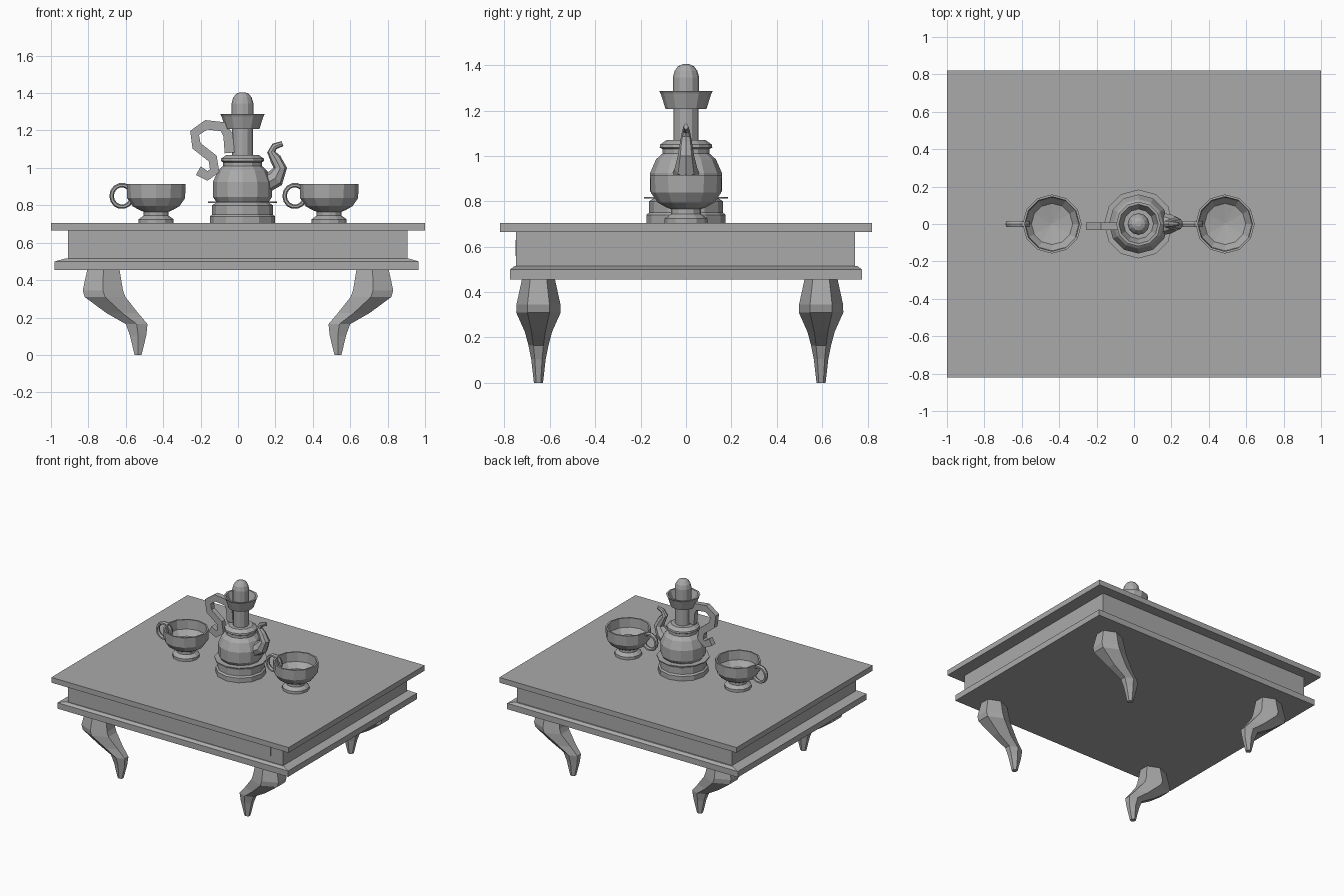
import bpy, bmesh
from math import sin, cos, pi, sqrt
from mathutils import Vector

cube = bpy.data.objects.get("Cube")
if cube:
    bpy.data.objects.remove(cube, do_unlink=True)

grey = bpy.data.materials.new("plain grey")
grey.use_nodes = True
tone = (0.4, 0.4, 0.4, 1)
grey.diffuse_color = tone
grey.node_tree.nodes["Principled BSDF"].inputs["Base Color"].default_value = tone


def finish(name, bm):
    bmesh.ops.recalc_face_normals(bm, faces=bm.faces)
    mesh = bpy.data.meshes.new(name)
    bm.to_mesh(mesh)
    bm.free()
    mesh.materials.append(grey)
    obj = bpy.data.objects.new(name, mesh)
    bpy.context.collection.objects.link(obj)
    return obj


def skin(bm, rings, closed=False):
    """Bridge equal rings of points, capping the ends unless closed."""
    loops = [[bm.verts.new(p) for p in ring] for ring in rings]
    n = len(loops[0])
    pairs = list(zip(loops, loops[1:]))
    if closed:
        pairs.append((loops[-1], loops[0]))
    else:
        bm.faces.new(loops[0])
        bm.faces.new(loops[-1])
    for a, b in pairs:
        for i in range(n):
            j = (i + 1) % n
            bm.faces.new((a[i], a[j], b[j], b[i]))


def slab(name, levels):
    """Stack of rectangles given as (x0, x1, y0, y1, z)."""
    bm = bmesh.new()
    skin(bm, [[(a, c, z), (b, c, z), (b, d, z), (a, d, z)] for a, b, c, d, z in levels])
    return finish(name, bm)


def lathe(name, x, profile, sides):
    bm = bmesh.new()
    skin(bm, [[(x + r * cos(2 * pi * i / sides), r * sin(2 * pi * i / sides), z)
               for i in range(sides)] for r, z in profile])
    return finish(name, bm)


def sweep(name, path, y, sides, closed=False, turn=0.0):
    """Tube along (x, z, half thickness, half width) points in the xz plane."""
    bm, rings, last = bmesh.new(), [], len(path) - 1
    for k, (x, z, t, w) in enumerate(path):
        if closed:
            p, q = path[k - 1], path[(k + 1) % len(path)]
        else:
            p, q = path[max(k - 1, 0)], path[min(k + 1, last)]
        d = Vector((q[0] - p[0], q[1] - p[1])).normalized()
        ring = []
        for i in range(sides):
            a = 2 * pi * i / sides + turn
            ring.append((x - d.y * t * cos(a), y + w * sin(a), z + d.x * t * cos(a)))
        rings.append(ring)
    skin(bm, rings, closed)
    return finish(name, bm)


# Table
slab("table_top", [(-1, 1, -.82, .82, .665), (-1, 1, -.82, .82, .705)])
slab("apron", [(-.91, .905, -.748, .745, .505), (-.91, .905, -.748, .745, .67)])
slab("drawer_panel", [(-.8, .8, -.752, -.745, .56), (-.8, .8, -.752, -.745, .63)])
slab("lower_moulding", [(-.98, .965, -.775, .775, .455), (-.98, .965, -.775, .775, .50),
                        (-.925, .915, -.755, .755, .515)])

# Curved legs: (outer x, inner x, half width in y, z)
leg = [(.805, .634, .072, .46), (.83, .615, .097, .345), (.82, .602, .098, .31),
       (.705, .535, .06, .225), (.60, .484, .044, .165), (.578, .49, .032, .105),
       (.553, .516, .02, 0)]
for side, sx in (("left", 1), ("right", -1)):
    for end, y in (("front", -.65), ("back", .595)):
        bm = bmesh.new()
        rings = []
        for outer, inner, w, z in leg:
            mid, t = (outer + inner) / 2, (outer - inner) / 2
            ring = []
            for i in range(6):
                a = pi / 3 * i + pi / 6
                ring.append((sx * (mid + t * cos(a) / cos(pi / 6)), y + w * sin(a), z))
            rings.append(ring)
        skin(bm, rings)
        finish(f"{end}_{side}_leg", bm)

# Pot, with its flared collar and domed stopper
POT_X = .024
lathe("pot_base", POT_X, [(.175, .705), (.175, .74), (.163, .75), (.163, .80), (.145, .812)], 12)
lathe("pot_base_rim", POT_X, [(.184, .812), (.184, .82)], 12)
lathe("pot_body", POT_X, [(.135, .81), (.158, .845), (.158, .925), (.132, .985), (.104, 1.01),
                          (.104, 1.03), (.116, 1.037), (.114, 1.05), (.085, 1.07),
                          (.055, 1.07), (.055, 1.22)], 12)
lathe("pot_collar", POT_X, [(.055, 1.207), (.09, 1.207), (.112, 1.275), (.119, 1.287),
                            (.105, 1.287), (.08, 1.225), (.05, 1.225)], 12)
lathe("stopper", POT_X, [(.058, 1.21), (.058, 1.345), (.05, 1.375), (.035, 1.395),
                         (.014, 1.404)], 12)

# Pot handle (square band) and spout
h = .026 * sqrt(2)
handle = [(-.045, 1.08), (-.053, 1.175), (-.08, 1.22), (-.17, 1.23), (-.232, 1.187),
          (-.222, 1.118), (-.135, 1.05), (-.125, .985), (-.163, .957), (-.212, .985)]
sweep("pot_handle", [(x, z, h, .028) for x, z in handle], -.013, 4, turn=pi / 4)
sweep("spout", [(.13, .905, .05, .065), (.2, .945, .05, .05), (.226, 1.0, .036, .036),
                (.2, 1.05, .03, .028), (.178, 1.085, .022, .022), (.195, 1.115, .018, .016),
                (.238, 1.13, .014, .01)], 0, 8)

# Cups with ring handles
cup = [(.094, .705), (.094, .725), (.08, .735), (.066, .745), (.066, .765), (.09, .775),
       (.125, .795), (.155, .838), (.158, .915), (.146, .915), (.143, .845), (.11, .805), (.005, .785)]
for side, x in (("right", -.438), ("left", .487)):
    lathe(f"{side}_cup", x, cup, 12)
    ring = [(x - .183 + .055 * cos(2 * pi * i / 14), .85 + .058 * sin(2 * pi * i / 14), .012, .018)
            for i in range(14)]
    sweep(f"{side}_cup_handle", ring, 0, 6, closed=True)
